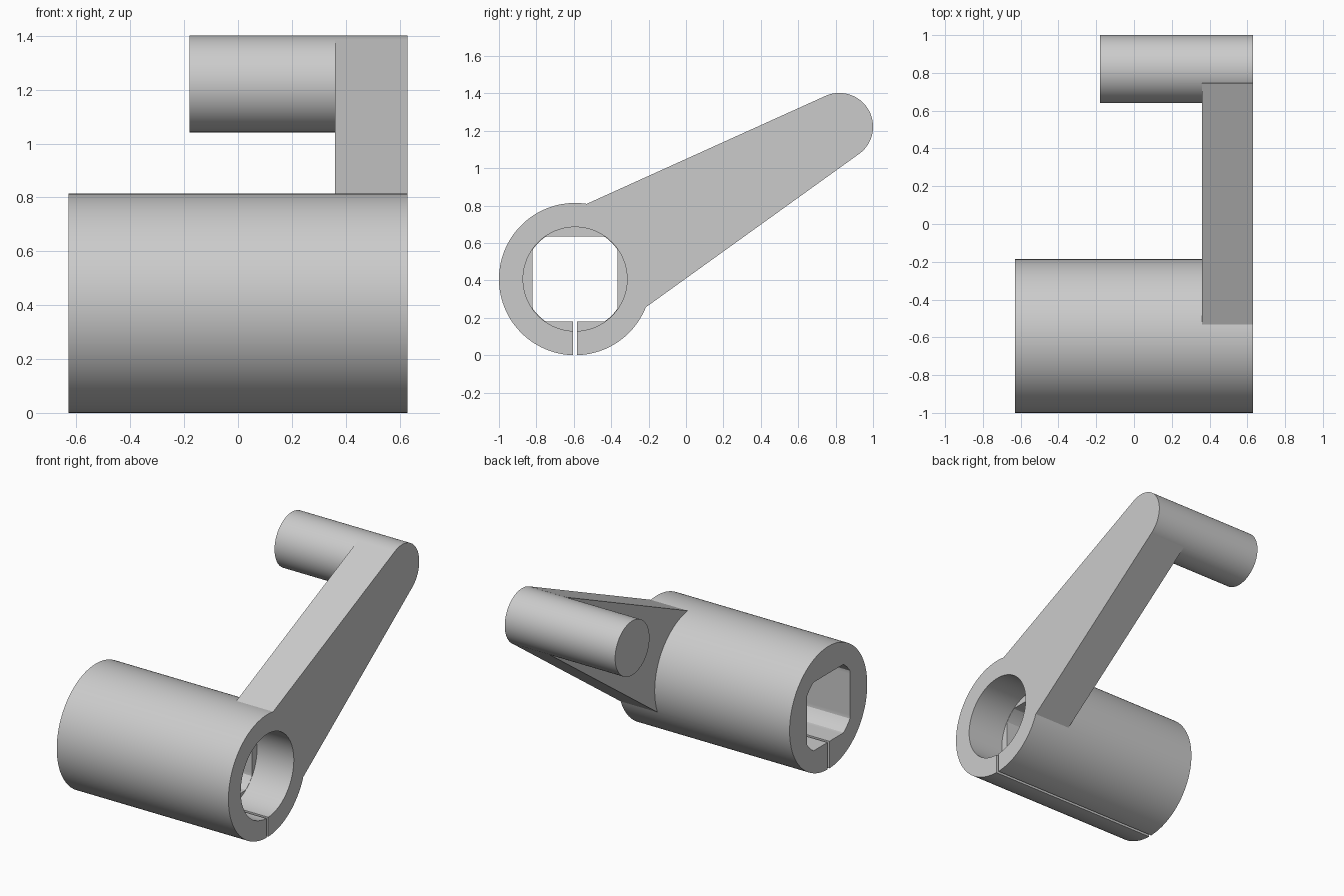
import bpy, bmesh
from math import cos, sin, tau

cube = bpy.data.objects.get("Cube")
if cube:
    bpy.data.objects.remove(cube, do_unlink=True)

grey = bpy.data.materials.new("plain grey")
grey.use_nodes = True
colour = (0.6, 0.6, 0.6, 1)
grey.diffuse_color = colour
grey.node_tree.nodes["Principled BSDF"].inputs["Base Color"].default_value = colour

HUB = (-0.593, 0.407)
GRIP = (0.82, 1.222)
X_IN, X_OUT = 0.36, 0.63


def circle(centre, radius, limit=9, count=128):
    """Circle in the yz plane, cut off flat at +-limit on all four sides."""
    def clip(v):
        return max(-limit, min(limit, v))
    angles = [tau * (i + 0.5) / count for i in range(count)]
    return [(centre[0] + clip(radius * cos(a)), centre[1] + clip(radius * sin(a)))
            for a in angles]


def prism(name, profile, x0, x1):
    """Extrude a yz profile along x."""
    bm = bmesh.new()
    base = bm.faces.new([bm.verts.new((x0, y, z)) for y, z in profile])
    side = bmesh.ops.extrude_face_region(bm, geom=[base], use_keep_orig=True)
    moved = [v for v in side["geom"] if isinstance(v, bmesh.types.BMVert)]
    bmesh.ops.translate(bm, verts=moved, vec=(x1 - x0, 0, 0))
    bmesh.ops.recalc_face_normals(bm, faces=bm.faces)
    mesh = bpy.data.meshes.new(name)
    bm.to_mesh(mesh)
    bm.free()
    mesh.materials.append(grey)
    obj = bpy.data.objects.new(name, mesh)
    bpy.context.collection.objects.link(obj)
    return obj


def combine(target, tool, operation):
    """Apply a boolean and remove the tool object."""
    mod = target.modifiers.new(operation, 'BOOLEAN')
    mod.operation, mod.object, mod.solver = operation, tool, 'EXACT'
    bpy.context.view_layer.objects.active = target
    bpy.ops.object.modifier_apply(modifier=mod.name)
    bpy.data.objects.remove(tool, do_unlink=True)


# Hub, tapered arm and round grip joined into one body
crank = prism("crank_handle", circle(HUB, 0.407), -X_OUT, X_OUT)
arm_profile = [(-0.58, 0.787), (-0.25, 0.231), (0.925, 1.076), GRIP, (0.745, 1.386)]
combine(crank, prism("arm", arm_profile, X_IN, X_OUT), 'UNION')
combine(crank, prism("grip", circle(GRIP, 0.18), -0.18, X_OUT), 'UNION')

# Round counterbore, square socket with rounded corners, and clamping slot
y, z = HUB
slot = [(y - 0.01, -0.1), (y + 0.01, -0.1), (y + 0.01, z), (y - 0.01, z)]
combine(crank, prism("counterbore", circle(HUB, 0.278), X_IN, 0.7), 'DIFFERENCE')
combine(crank, prism("socket", circle(HUB, 0.276, 0.227), -0.7, 0.5), 'DIFFERENCE')
combine(crank, prism("slot", slot, -0.7, 0.7), 'DIFFERENCE')

# Smooth round surfaces, crisp flat ones
bpy.ops.object.select_all(action='DESELECT')
crank.select_set(True)
bpy.context.view_layer.objects.active = crank
bpy.ops.object.shade_smooth_by_angle(angle=0.35)
weighted = crank.modifiers.new("flat_faces", 'WEIGHTED_NORMAL')
weighted.keep_sharp = True
